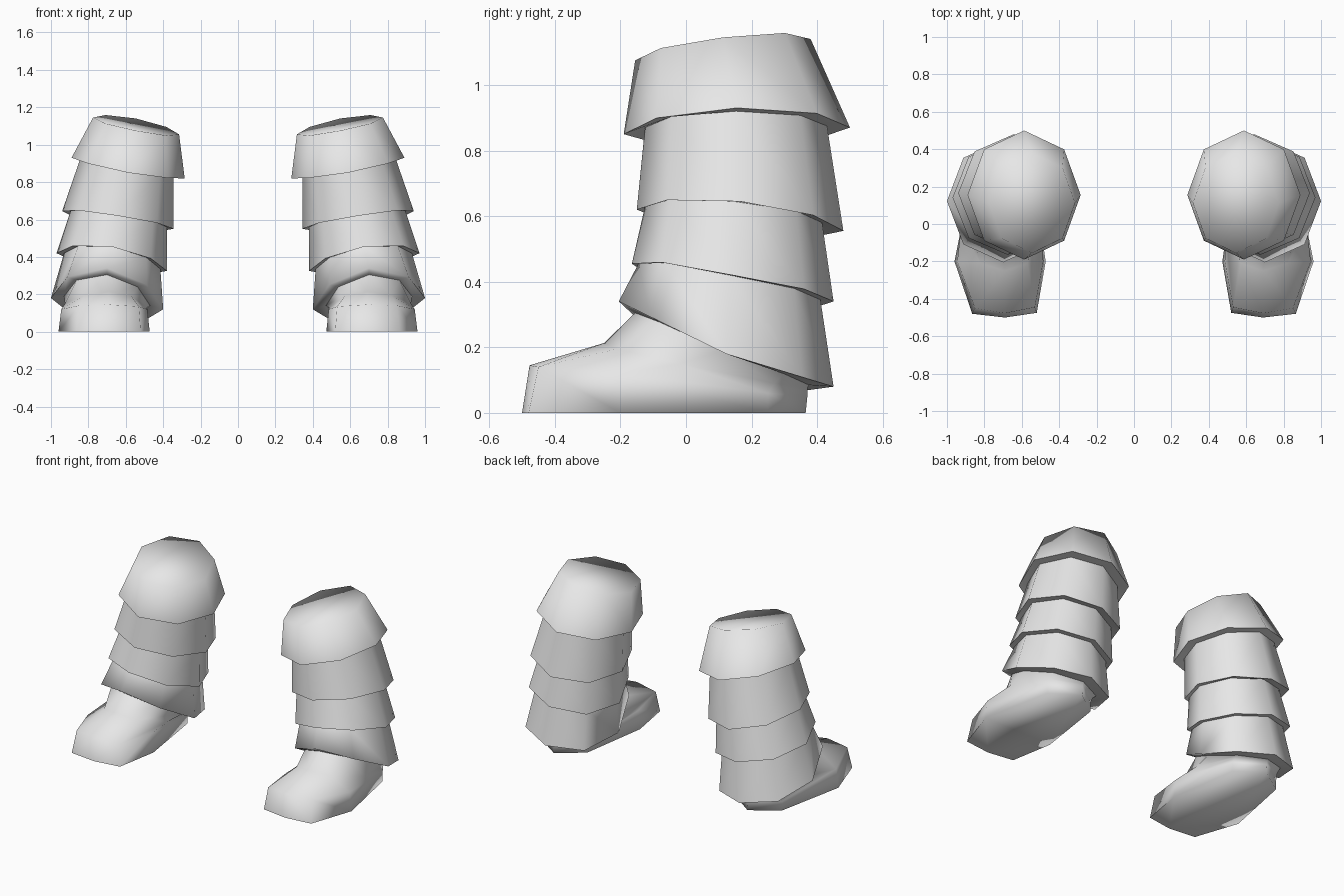
import bpy, bmesh, math

if "Cube" in bpy.data.objects:
    bpy.data.objects.remove(bpy.data.objects["Cube"])

grey = bpy.data.materials.new("plain_grey")
grey.diffuse_color = (0.8, 0.8, 0.8, 1)
grey.use_nodes = True
grey.node_tree.nodes["Principled BSDF"].inputs["Base Color"].default_value = grey.diffuse_color
SIDES = 8


def ring(x0, x1, y0, y1, z_in, z_out, z_front, z_back):
    """Tilted octagon from its x and y limits and the heights of its four sides."""
    mean = (z_in + z_out + z_front + z_back) / 4
    bend = (z_in + z_out - z_front - z_back) / 4
    pts = []
    for i in range(SIDES):
        a = 2 * math.pi * i / SIDES
        c, s = math.cos(a), math.sin(a)
        pts.append(((x0 + x1) / 2 + c * (x1 - x0) / 2,
                    (y0 + y1) / 2 + s * (y1 - y0) / 2,
                    mean + c * (z_out - z_in) / 2 + s * (z_back - z_front) / 2
                    + bend * math.cos(2 * a)))
    return pts


def loft(name, rings, cap_top=False, cap_bottom=False):
    """Skin rings from top to bottom, then mirror to make the pair."""
    bm = bmesh.new()
    loops = [[bm.verts.new(p) for p in r] for r in rings]
    for up, low in zip(loops, loops[1:]):
        for i in range(SIDES):
            j = (i + 1) % SIDES
            bm.faces.new((up[i], low[i], low[j], up[j]))
    if cap_top:
        bm.faces.new(loops[0])
    if cap_bottom:
        bm.faces.new(loops[-1][::-1])
    me = bpy.data.meshes.new(name)
    bm.to_mesh(me)
    bm.free()
    me.materials.append(grey)
    ob = bpy.data.objects.new(name, me)
    bpy.context.collection.objects.link(ob)
    bpy.ops.object.select_all(action='DESELECT')
    ob.select_set(True)
    bpy.context.view_layer.objects.active = ob
    bpy.ops.object.shade_smooth_by_angle(angle=math.radians(95))
    ob.modifiers.new("pair", 'MIRROR').use_mirror_merge = False
    return ob


# Flared lower rims, and the narrower rings where the next layer begins
cuff_top = ring(.315, .775, -.155, .38, 1.055, 1.145, 1.075, 1.14)
cuff_rim = ring(.285, .89, -.19, .50, .82, .93, .85, .87)
upper_top = ring(.345, .845, -.125, .43, .83, .92, .87, .875)
upper_rim = ring(.345, .94, -.15, .48, .55, .645, .62, .555)
middle_top = ring(.38, .895, -.125, .415, .56, .645, .63, .58)
middle_rim = ring(.38, .97, -.165, .45, .325, .42, .455, .34)
lower_top = ring(.415, .93, -.145, .41, .335, .42, .455, .345)
lower_rim = ring(.40, 1.0, -.205, .45, .12, .18, .34, .08)
ankle = ring(.47, .93, -.155, .375, .14, .19, .305, .085)

# Cuff and the three overlapping leg bands
loft("cuff", [cuff_top, cuff_rim, upper_top], cap_top=True)
loft("upper_band", [upper_top, upper_rim, middle_top])
loft("middle_band", [middle_top, middle_rim, lower_top])
loft("lower_band", [lower_top, lower_rim, ankle])

# Foot: instep, widest line and sole, each starting at the outer side
instep = [(.925, -.02, .15), (.86, .27, .09), (.70, .37, .075), (.54, .27, .08),
          (.49, -.02, .13), (.57, -.21, .19), (.69, -.25, .213), (.82, -.21, .195)]
upper = [(.945, -.20, .12), (.87, .25, .06), (.70, .37, .05), (.54, .25, .06),
         (.485, -.20, .12), (.53, -.445, .135), (.69, -.477, .145), (.85, -.45, .14)]
sole = [(.96, -.20, 0), (.87, .25, 0), (.70, .365, 0), (.54, .25, 0),
        (.472, -.20, 0), (.52, -.475, 0), (.69, -.50, 0), (.865, -.48, 0)]
loft("foot", [ankle, instep, upper, sole], cap_bottom=True)
